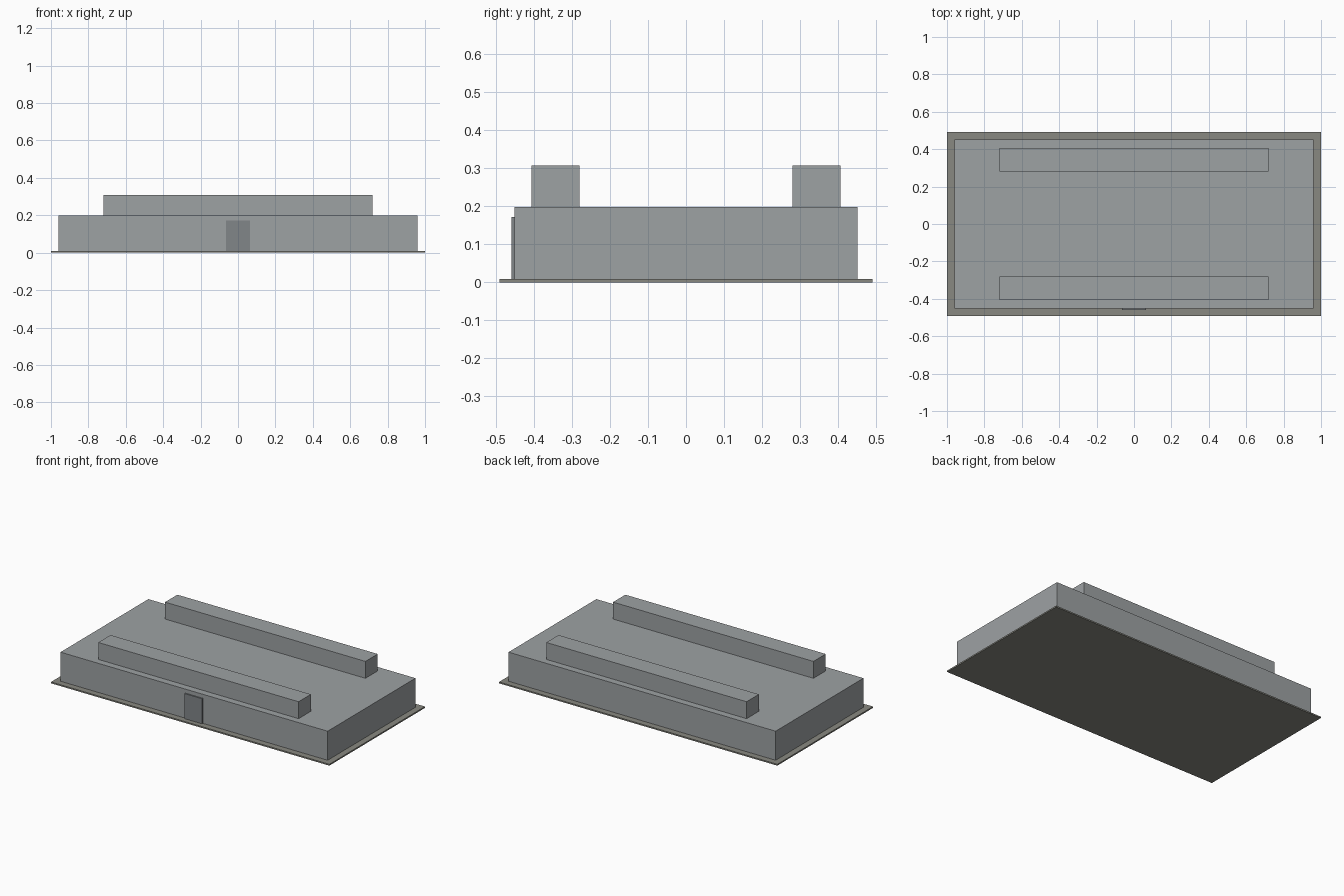
import bpy

if "Cube" in bpy.data.objects:
    bpy.data.objects.remove(bpy.data.objects["Cube"])


def material(name, rgb):
    mat = bpy.data.materials.new(name)
    mat.diffuse_color = (*rgb, 1)
    mat.use_nodes = True
    mat.node_tree.nodes["Principled BSDF"].inputs["Base Color"].default_value = mat.diffuse_color
    return mat


def box(name, x, y, z, mat):
    """Box spanning the (min, max) ranges on each axis."""
    spans = (x, y, z)
    bpy.ops.mesh.primitive_cube_add(size=1, location=[(a + b) / 2 for a, b in spans])
    obj = bpy.context.object
    obj.name = name
    obj.scale = [b - a for a, b in spans]
    bpy.ops.object.transform_apply(location=False, rotation=False, scale=True)
    obj.data.materials.append(mat)
    return obj


concrete = material("concrete", (0.25, 0.25, 0.22))
wall = material("wall_grey", (0.34, 0.36, 0.37))
dark = material("door_grey", (0.22, 0.24, 0.25))

# Ground slab and main hall
box("ground_slab", (-1, 1), (-0.491, 0.491), (0, 0.009), concrete)
box("main_hall", (-0.96, 0.96), (-0.451, 0.451), (0.009, 0.198), wall)

# Long raised roof blocks, front and back
for name, side in (("front_roof_block", -1), ("back_roof_block", 1)):
    y = sorted((side * 0.28, side * 0.406))
    box(name, (-0.72, 0.72), y, (0.198, 0.308), wall)

# Thin door panel on the front wall
box("front_door", (-0.063, 0.063), (-0.459, -0.451), (0.009, 0.172), dark)
